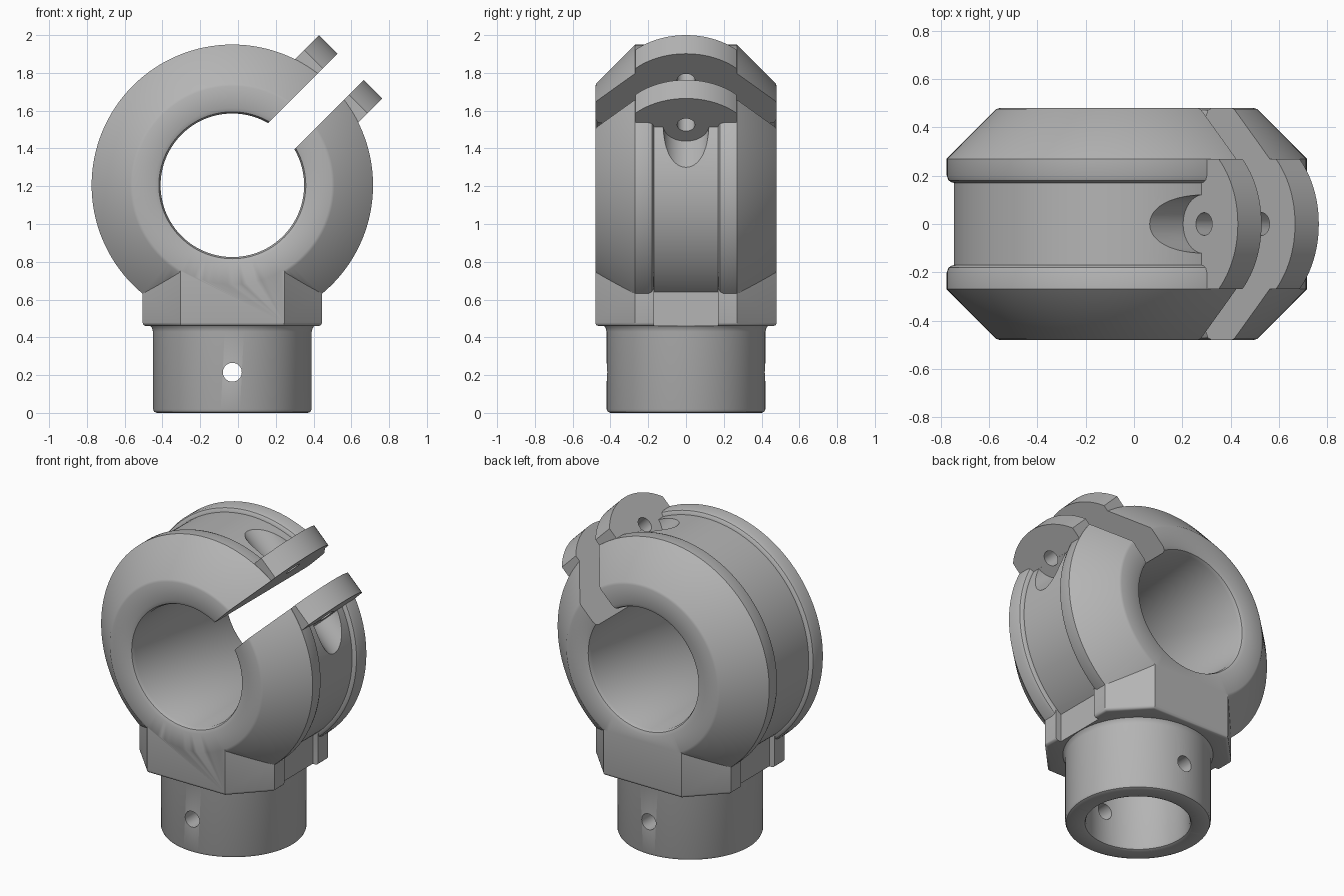
import bpy
import bmesh
from math import cos, sin, pi, radians, asin
from mathutils import Matrix, Vector

if "Cube" in bpy.data.objects:
    bpy.data.objects.remove(bpy.data.objects["Cube"])

AXIS_X, AXIS_Z = -0.03, 1.205          # ring centre
RING = Matrix.Translation((AXIS_X, 0, AXIS_Z))
SPLIT = RING @ Matrix.Rotation(radians(-45), 4, 'Y')   # x along the slit, z across it
STEM = Matrix.Translation((AXIS_X, 0, 0))
HALF_GAP, LUG_OUT, BOLT_U = 0.098, 0.237, 0.69

grey = bpy.data.materials.new("plain_grey")
grey.use_nodes = True
colour = (0.46, 0.46, 0.46, 1)
grey.diffuse_color = colour
grey.node_tree.nodes["Principled BSDF"].inputs["Base Color"].default_value = colour


def finish(name, bm, matrix):
    bmesh.ops.transform(bm, matrix=matrix, verts=bm.verts)
    bmesh.ops.recalc_face_normals(bm, faces=bm.faces)
    mesh = bpy.data.meshes.new(name)
    bm.to_mesh(mesh)
    bm.free()
    mesh.materials.append(grey)
    obj = bpy.data.objects.new(name, mesh)
    bpy.context.collection.objects.link(obj)
    return obj


def lathe(name, profile, matrix, closed=False, steps=128):
    """Revolve (radius, height) points about local z."""
    bm = bmesh.new()
    vs = [bm.verts.new((r, 0, z)) for r, z in profile]
    pairs = list(zip(vs, vs[1:])) + ([(vs[-1], vs[0])] if closed else [])
    edges = [bm.edges.new(p) for p in pairs]
    bmesh.ops.spin(bm, geom=vs + edges, axis=(0, 0, 1), cent=(0, 0, 0),
                   angle=2 * pi, steps=steps, use_duplicate=False)
    bmesh.ops.remove_doubles(bm, verts=bm.verts, dist=1e-4)
    return finish(name, bm, matrix)


def cylinder(name, radius, z0, z1, matrix, steps=48):
    return lathe(name, [(0, z0), (radius, z0), (radius, z1), (0, z1)], matrix, steps=steps)


def prism(name, outline, z0, z1, matrix, round_bottom=0):
    """Extrude an (x, y) outline along local z."""
    bm = bmesh.new()
    face = bm.faces.new([bm.verts.new((x, y, z0)) for x, y in outline])
    rim = list(face.edges)
    ext = bmesh.ops.extrude_face_region(bm, geom=[face], use_keep_orig=True)
    top = [g for g in ext["geom"] if isinstance(g, bmesh.types.BMVert)]
    bmesh.ops.translate(bm, verts=top, vec=Vector((0, 0, z1 - z0)))
    bmesh.ops.recalc_face_normals(bm, faces=bm.faces)
    if round_bottom:
        bmesh.ops.bevel(bm, geom=rim, offset=round_bottom, segments=3,
                        profile=0.5, affect='EDGES')
    return finish(name, bm, matrix)


def rect(x0, x1, y):
    return [(x0, -y), (x1, -y), (x1, y), (x0, y)]


def combine(target, tool, operation):
    mod = target.modifiers.new(tool.name, 'BOOLEAN')
    mod.operation, mod.solver, mod.object = operation, 'EXACT', tool
    bpy.context.view_layer.objects.active = target
    bpy.ops.object.modifier_apply(modifier=mod.name)
    bpy.data.objects.remove(tool)


# Clamp ring: rounded bore, conical shoulders and a shallow central groove
half = [(0.38, 0.45), (0.389, 0.471), (0.41, 0.48), (0.525, 0.48), (0.54, 0.475),
        (0.745, 0.27), (0.745, 0.2), (0.738, 0.181), (0.727, 0.173), (0.715, 0.17)]
profile = half + [(r, -z) for r, z in reversed(half)]
body = lathe("clamp_body", profile, RING @ Matrix.Rotation(radians(90), 4, 'X'), closed=True)

# Octagonal block under the ring, grooved on both sides
w, c, d = 0.475, 0.275, 0.48
block = prism("block", [(-c, -d), (c, -d), (w, -0.27), (w, 0.27),
                        (c, d), (-c, d), (-w, 0.27), (-w, -0.27)],
              0.46, 0.75, STEM, round_bottom=0.018)
for side in (-1, 1):
    x0, x1 = sorted((side * 0.438, side * 0.6))
    combine(block, prism("side_groove", rect(x0, x1, 0.17), 0.4, 0.9, STEM), 'DIFFERENCE')
combine(body, block, 'UNION')

# Round stem with softened rim and a flared neck
combine(body, lathe("stem", [(0, 0), (0.4, 0), (0.414, 0.006), (0.42, 0.02), (0.42, 0.43),
                             (0.426, 0.45), (0.437, 0.465), (0.437, 0.55), (0, 0.55)],
                    STEM), 'UNION')

# Round-ended clamping lugs, made as one piece and split by the slit
r, hw, cu = 0.38, 0.268, 0.507
span = asin(hw / r)
arc = [-span + 2 * span * i / 24 for i in range(25)]
lug = [(0.52, -hw)] + [(cu + r * cos(a), r * sin(a)) for a in arc] + [(0.52, hw)]
combine(body, prism("lugs", lug, -LUG_OUT, LUG_OUT, SPLIT), 'UNION')

# Slit, bolt hole and the two bolt head pockets
combine(body, prism("slit", rect(0.1, 1.2, 0.7), -HALF_GAP, HALF_GAP, SPLIT), 'DIFFERENCE')
bolt = SPLIT @ Matrix.Translation((BOLT_U, 0, 0))
for side in (-1, 1):
    z0, z1 = sorted((side * (LUG_OUT + 0.001), side * 0.8))
    combine(body, cylinder("bolt_pocket", 0.122, z0, z1, bolt), 'DIFFERENCE')
combine(body, cylinder("bolt_hole", 0.047, -0.5, 0.5, bolt), 'DIFFERENCE')

# Hollow stem and cross pin hole
combine(body, lathe("stem_bore", [(0, -0.1), (0.32, -0.1), (0.32, 0), (0.306, 0.006),
                                  (0.3, 0.02), (0.3, 0.58), (0, 0.58)], STEM), 'DIFFERENCE')
pin = Matrix.Translation((AXIS_X, 0, 0.215)) @ Matrix.Rotation(radians(90), 4, 'X')
combine(body, cylinder("pin_hole", 0.05, -0.6, 0.6, pin), 'DIFFERENCE')

# Smooth curved faces, keep machined edges crisp
bpy.ops.object.select_all(action='DESELECT')
body.select_set(True)
bpy.context.view_layer.objects.active = body
bpy.ops.object.shade_smooth_by_angle(angle=radians(32))
